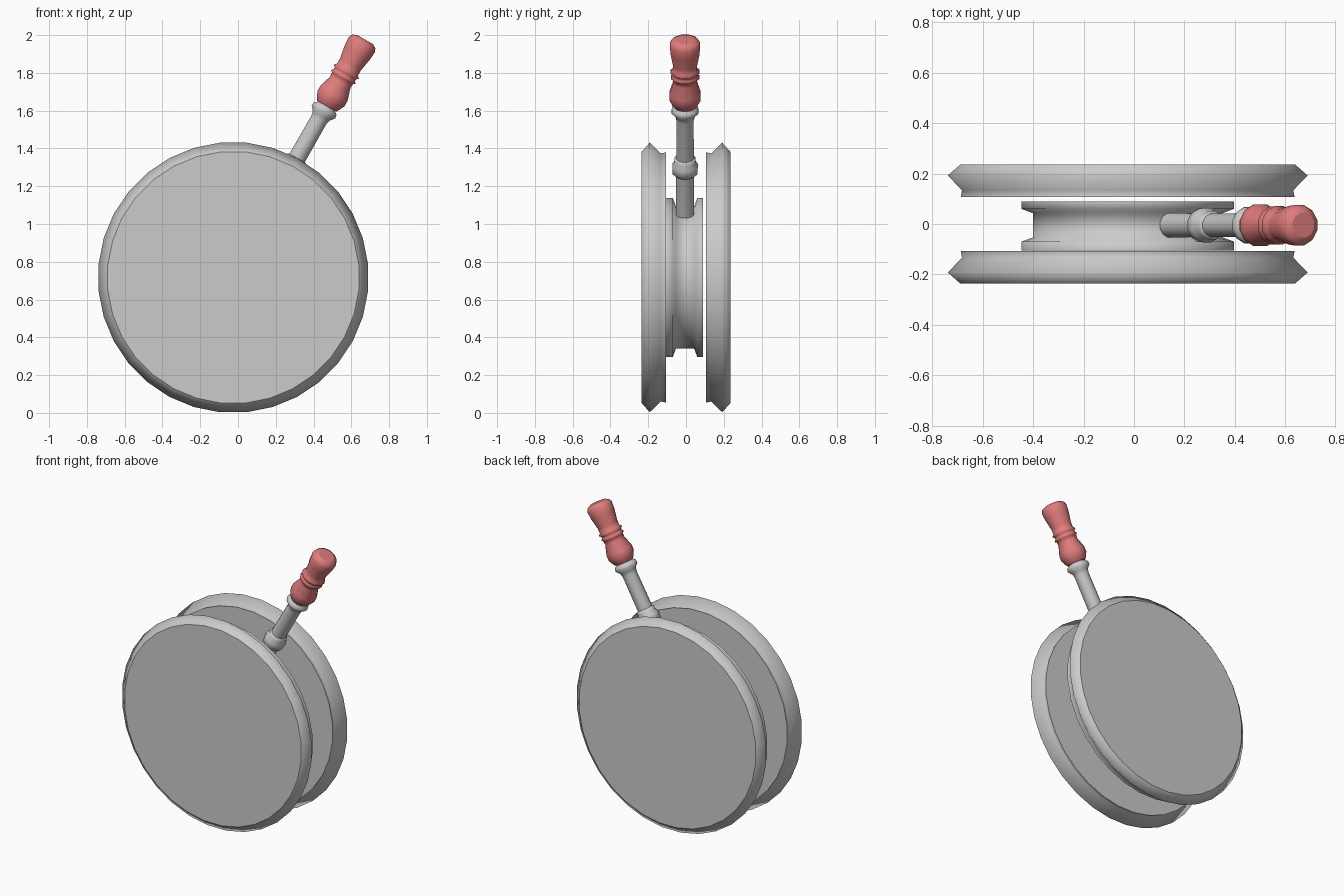
import bpy, bmesh
from math import pi, sin, cos, radians
from mathutils import Matrix, Vector

if "Cube" in bpy.data.objects:
    bpy.data.objects.remove(bpy.data.objects["Cube"])


def lathe(name, profile, sides, matrix, material=None):
    """Turn (distance, radius) points around local z; flat caps, smooth sides."""
    bm = bmesh.new()
    rings = []
    for t, r in profile:
        rings.append([bm.verts.new((r * cos(2 * pi * (i + 0.5) / sides),
                                    r * sin(2 * pi * (i + 0.5) / sides), t))
                      for i in range(sides)])
    for a, b in zip(rings, rings[1:]):
        for i in range(sides):
            j = (i + 1) % sides
            bm.faces.new((a[i], a[j], b[j], b[i])).smooth = True
    bm.faces.new(rings[0])
    bm.faces.new(rings[-1])
    bmesh.ops.recalc_face_normals(bm, faces=bm.faces)
    mesh = bpy.data.meshes.new(name)
    bm.to_mesh(mesh)
    bm.free()
    ob = bpy.data.objects.new(name, mesh)
    ob.matrix_world = matrix
    if material:
        mesh.materials.append(material)
    bpy.context.collection.objects.link(ob)
    return ob


red = bpy.data.materials.new("red_grip")
red.diffuse_color = (0.75, 0.2, 0.2, 1)
red.use_nodes = True
red.node_tree.nodes["Principled BSDF"].inputs["Base Color"].default_value = red.diffuse_color

# Two mirrored side discs with a ridged rim
centre = Vector((-0.025, 0, 0.717))
rim = [(0.107, 0.665), (0.134, 0.66), (0.192, 0.717), (0.235, 0.668)]
for name, angle in (("front_disc", 90), ("back_disc", -90)):
    lathe(name, rim, 32,
          Matrix.Translation(centre) @ Matrix.Rotation(radians(angle), 4, 'X'))

# Grooved hub between the discs
hub = [(-0.09, 0.424), (-0.06, 0.424), (-0.043, 0.378),
       (0.053, 0.378), (0.07, 0.424), (0.105, 0.424)]
lathe("hub", hub, 32, Matrix.Translation(centre) @ Matrix.Rotation(pi / 2, 4, 'X'))

# Slanted lever: rod with flared top, collar and turned grip
lean = Matrix.Translation((0.145, -0.005, 1.055)) @ Matrix.Rotation(radians(29.7), 4, 'Y')
rod = [(0, 0.05), (0.57, 0.047), (0.595, 0.052), (0.62, 0.074),
       (0.642, 0.07), (0.655, 0.05), (0.68, 0.045)]
lathe("lever_rod", rod, 12, lean)

collar = [(0.235, 0.05), (0.25, 0.068), (0.295, 0.07), (0.315, 0.056),
          (0.335, 0.058), (0.34, 0.046)]
lathe("lever_collar", collar, 12, lean)

grip = [(0.655, 0.06), (0.67, 0.07), (0.70, 0.085), (0.735, 0.085), (0.80, 0.064),
        (0.825, 0.066), (0.832, 0.078), (0.843, 0.067), (0.855, 0.067),
        (0.865, 0.079), (0.878, 0.066), (0.91, 0.066), (0.98, 0.079),
        (1.03, 0.083), (1.05, 0.074), (1.062, 0.05)]
lathe("lever_grip", grip, 12, lean, red)
